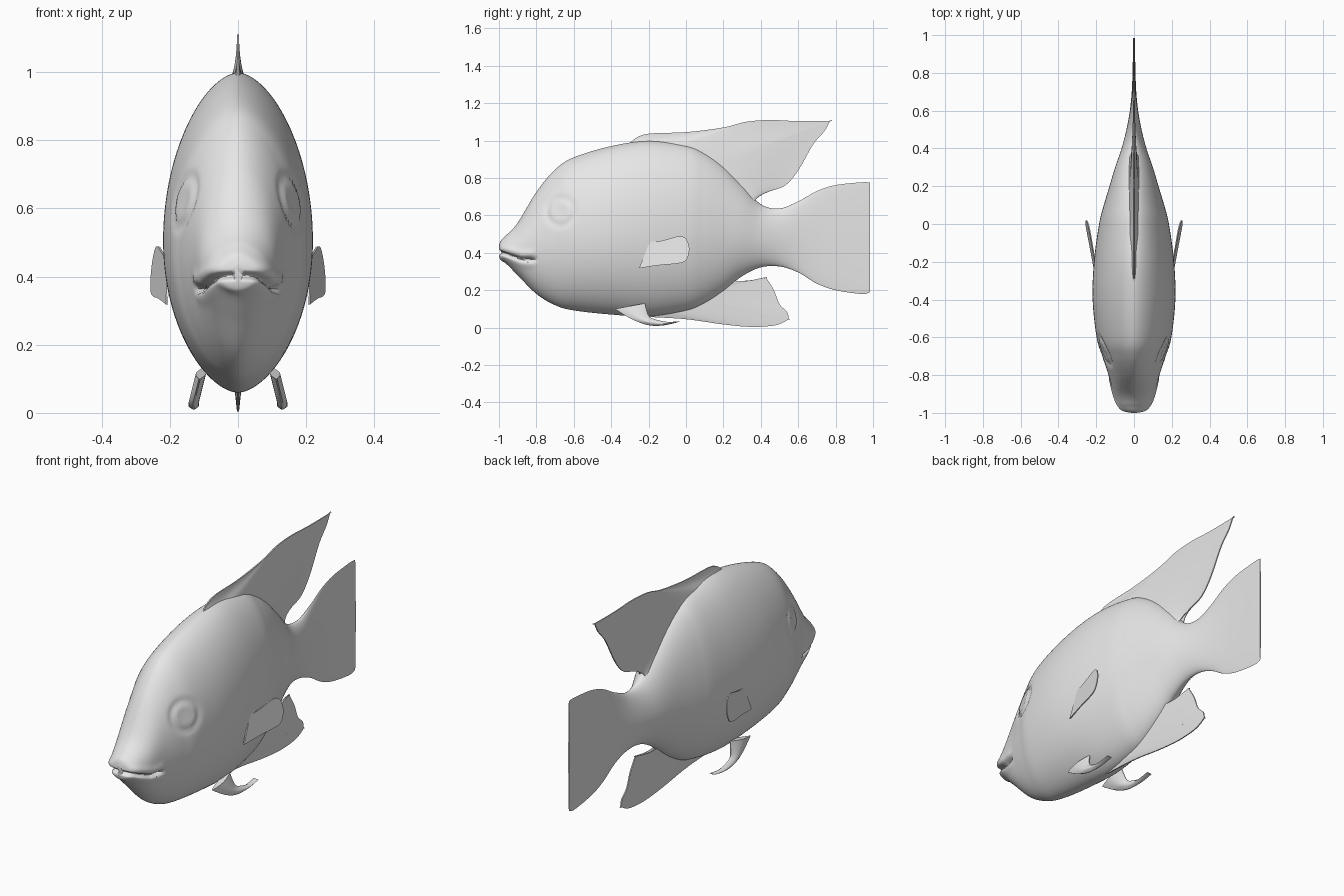
import bpy, bmesh, math
from mathutils import Vector

cube = bpy.data.objects.get("Cube")
if cube:
    bpy.data.objects.remove(cube)

grey = bpy.data.materials.new("pale_grey")
grey.use_nodes = True
grey.diffuse_color = (0.8, 0.8, 0.8, 1)
grey.node_tree.nodes["Principled BSDF"].inputs["Base Color"].default_value = (0.8, 0.8, 0.8, 1)


def sample(points, count):
    """Even samples of a smooth curve through the points; a repeated point makes a corner."""
    pts = [Vector(p) for p in points]
    last = len(pts) - 1
    result = []
    for k in range(count):
        f = k / (count - 1) * last
        i = min(int(f), last - 1)
        t = f - i
        a, b, c, d = (pts[max(0, min(last, i + j))] for j in (-1, 0, 1, 2))
        result.append(b + ((c - a) * t + (a * 2 - b * 5 + c * 4 - d) * t**2
                           + (b * 3 - a - c * 3 + d) * t**3) / 2)
    return result


def skin(name, rings):
    """Join closed rings of points into a smooth capped surface."""
    bm = bmesh.new()
    loops = [[bm.verts.new(p) for p in ring] for ring in rings]
    n = len(loops[0])
    for lo, hi in zip(loops, loops[1:]):
        for j in range(n):
            k = (j + 1) % n
            bm.faces.new((lo[j], lo[k], hi[k], hi[j]))
    bm.faces.new(loops[0])
    bm.faces.new(loops[-1])
    bmesh.ops.remove_doubles(bm, verts=bm.verts, dist=0.0001)
    bmesh.ops.recalc_face_normals(bm, faces=bm.faces)
    mesh = bpy.data.meshes.new(name)
    bm.to_mesh(mesh)
    bm.free()
    mesh.materials.append(grey)
    obj = bpy.data.objects.new(name, mesh)
    bpy.context.collection.objects.link(obj)
    bpy.ops.object.select_all(action='DESELECT')
    obj.select_set(True)
    bpy.context.view_layer.objects.active = obj
    bpy.ops.object.shade_smooth_by_angle(angle=math.radians(50))
    return obj


def fin(name, root, edge, thickness, centre=lambda y, z: 0, count=60, steps=12):
    """Thin blade between two side-on curves; thickness depends on the way from root to edge."""
    rings = []
    for a, b in zip(sample(root, count), sample(edge, count)):
        mids = [a.lerp(b, v / steps) for v in range(steps + 1)]
        sides = []
        for s in (1, -1):
            sides.append([(centre(p.x, p.y) + s * thickness(v / steps), p.x, p.y)
                          for v, p in enumerate(mids)])
        rings.append(sides[0] + sides[1][::-1])
    return skin(name, rings)


def bump(distance, width):
    return math.exp(-(distance / width)**2)


# Body and tail: y, top, bottom, half width
stations = [
    (-1, .435, .385, .015), (-.99, .465, .36, .055), (-.96, .495, .34, .083),
    (-.9, .56, .28, .108), (-.8, .725, .18, .135), (-.7, .845, .12, .168),
    (-.6, .91, .092, .198), (-.4, .97, .07, .219), (-.2, .998, .06, .212),
    (0, .975, .09, .185), (.1, .935, .13, .16), (.2, .865, .195, .13),
    (.3, .765, .275, .1), (.4, .66, .322, .066), (.5, .637, .327, .04),
    (.6, .675, .295, .022), (.7, .73, .235, .012), (.8, .762, .2, .008),
    (.94, .777, .18, .005), (.985, .775, .19, .004)]
SEGMENTS = 144


def body_ring(row):
    y, top, bottom, half = row
    middle = bottom + 0.48 * (top - bottom)
    ring = []
    for j in range(SEGMENTS):
        a = math.tau * j / SEGMENTS
        c, s = math.cos(a), math.sin(a)
        x = half * math.copysign(abs(c)**1.15, c)
        z = middle + s * (top - middle if s > 0 else middle - bottom)
        # Dished eye socket with a raised centre
        r = math.hypot(y + .67, z - .62)
        x -= math.copysign(.008 * bump(r - .072, .016) - .004 * bump(r, .045), c) if r < .15 else 0
        # Mouth groove with full lips either side
        fade = max(0, min(1, (-.79 - y) / .04))
        line = .403 - .038 * min(1, (y + 1) / .12)
        lip = bump(z - line - .03, .02) * .007 + bump(z - line + .03, .018) * .004
        x *= 1 + fade * (lip / max(half, .05) - .22 * bump(z - line, .009))
        shift = fade * .022 * bump(z - line, .009) * bump(y + 1, .08)
        ring.append((x, y + shift, z))
    return ring


skin("body_and_tail", [body_ring(row) for row in sample(stations, 220)])

# Dorsal fin, flared where it meets the back
fin("dorsal_fin",
    [(-.31, .95), (-.1, .96), (.1, .88), (.25, .78), (.37, .66)],
    [(-.31, .98), (-.22, 1.034), (0, 1.045), (.2, 1.07), (.32, 1.1), (.45, 1.11),
     (.6, 1.104), (.77, 1.105), (.77, 1.105), (.74, 1.05), (.68, .98), (.6, .84),
     (.53, .76), (.45, .73), (.36, .7)],
    lambda v: .003 + .025 * (1 - v)**2)

# Anal fin
fin("anal_fin",
    [(-.22, .09), (0, .13), (.15, .19), (.25, .26)],
    [(-.22, .058), (0, .045), (.2, .017), (.35, .004), (.48, .013), (.55, .045),
     (.55, .045), (.54, .085), (.5, .125), (.47, .2), (.43, .265), (.43, .265),
     (.35, .25), (.25, .23)],
    lambda v: .003 + .012 * (1 - v))

for side, label in ((1, "left"), (-1, "right")):
    # Pectoral fin, a paddle angled away from the flank
    fin(label + "_pectoral_fin",
        [(-.2, .47), (-.21, .42), (-.23, .37), (-.25, .32)],
        [(-.19, .45), (-.12, .465), (-.04, .488), (0, .475), (.018, .42), (0, .36),
         (-.05, .342), (-.13, .335), (-.25, .318)],
        lambda v: .003, lambda y, z: side * (.2 + .2 * (y + .24) + .1 * (.42 - z)), 40)
    # Pelvic fin, a hooked horn under the belly
    fin(label + "_pelvic_fin",
        [(-.22, .13), (-.2, .065), (-.16, .043), (-.1, .031), (-.035, .034)],
        [(-.38, .1), (-.29, .045), (-.2, .013), (-.12, .012), (-.035, .031)],
        lambda v: .002 + .013 * math.sin(math.pi * v),
        lambda y, z: side * (.13 - .25 * max(0, z - .03)), 40)
